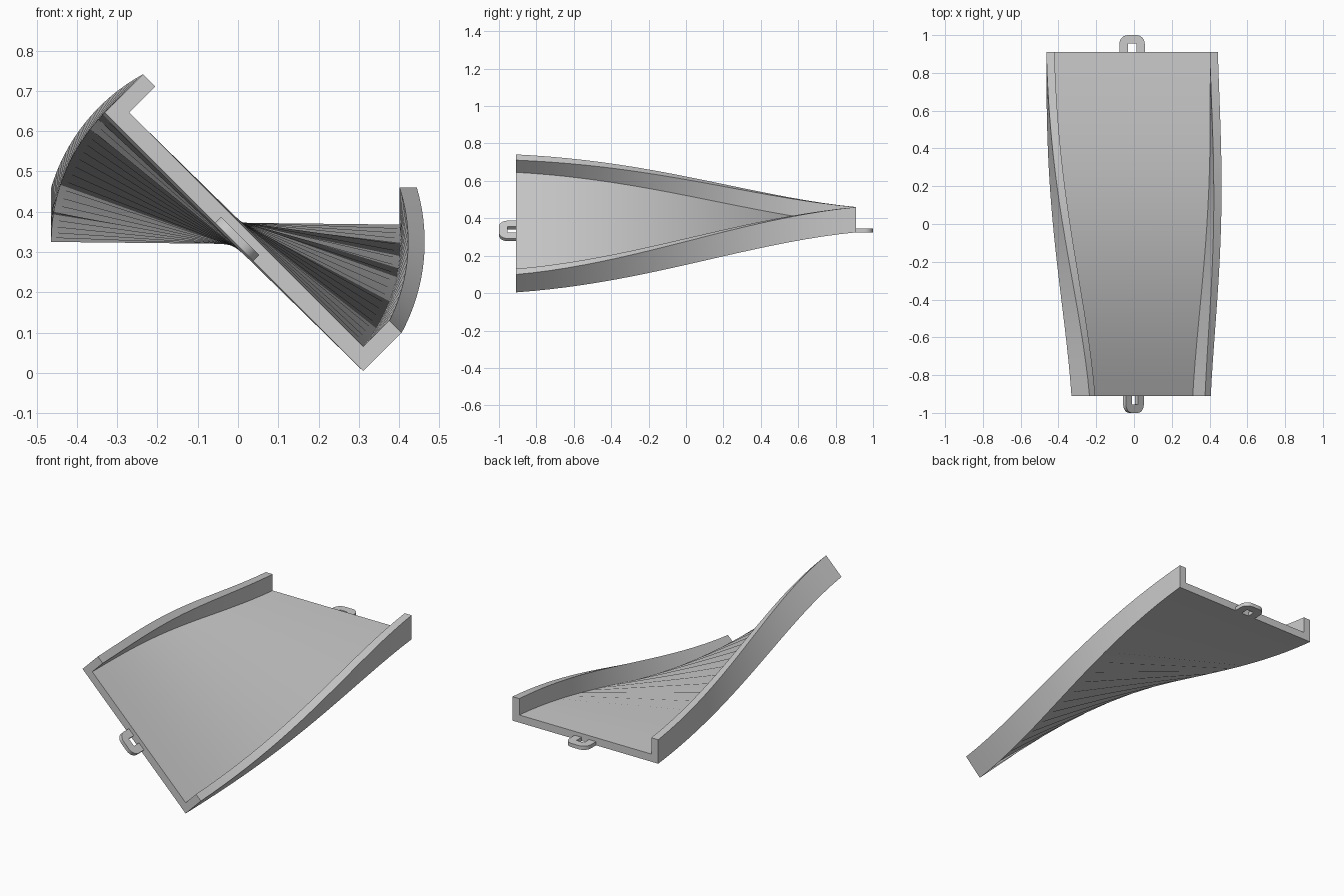
import bpy, bmesh, math
from mathutils import Matrix, Vector

if "Cube" in bpy.data.objects:
    bpy.data.objects.remove(bpy.data.objects["Cube"])

PIVOT = Vector((-0.01, 0, 0.325))   # middle of the channel underside
HALF_L, HALF_W, WALL_H, T = 0.91, 0.454, 0.135, 0.043
TWIST = math.radians(45)
STEPS = 20


def placed(x, y, z, angle):
    """Section point turned about the track's long axis."""
    return PIVOT + Matrix.Rotation(angle, 3, 'Y') @ Vector((x, y, z))


def finish(name, bm, smooth):
    bmesh.ops.recalc_face_normals(bm, faces=bm.faces)
    mesh = bpy.data.meshes.new(name)
    bm.to_mesh(mesh)
    bm.free()
    ob = bpy.data.objects.new(name, mesh)
    bpy.context.collection.objects.link(ob)
    bpy.ops.object.select_all(action='DESELECT')
    ob.select_set(True)
    bpy.context.view_layer.objects.active = ob
    bpy.ops.object.shade_smooth_by_angle(angle=math.radians(smooth))
    return ob


# Twisted U-shaped track: one section swept from back to front
half = [(HALF_W, 0), (HALF_W, WALL_H), (HALF_W - T, WALL_H), (HALF_W - T, T)]
section = half + [(-x, z) for x, z in reversed(half)]
bm = bmesh.new()
rings = []
for i in range(STEPS + 1):
    t = i / STEPS
    ease = 0.5 * t + 0.5 * (3 * t * t - 2 * t ** 3)
    y = HALF_L - 2 * HALF_L * t
    rings.append([bm.verts.new(placed(x, y, z, TWIST * ease)) for x, z in section])
n = len(section)
for a, b in zip(rings, rings[1:]):
    for k in range(n):
        bm.faces.new((a[k], a[(k + 1) % n], b[(k + 1) % n], b[k]))
# end caps: two walls and the floor
for r in (rings[0], rings[-1]):
    bm.faces.new(r)
finish("twisted_track", bm, 30)


# Connector loops at both ends
def connector(name, direction, angle):
    w, hole, r, y0, y1, thick = 0.067, 0.023, 0.045, 0.905, 1.0, 0.021
    arc = [(w - r + r * math.cos(a), y1 - r + r * math.sin(a))
           for a in (math.radians(d) for d in range(0, 91, 15))]
    right = [(hole, y0), (w, y0)] + arc
    outline = right + [(-x, y) for x, y in reversed(right)]
    outline += [(-hole, 0.955), (hole, 0.955)]
    bm = bmesh.new()
    face = bm.faces.new([bm.verts.new(placed(x, y * direction, 0, angle)) for x, y in outline])
    out = bmesh.ops.extrude_face_region(bm, geom=[face])
    up = Matrix.Rotation(angle, 3, 'Y') @ Vector((0, 0, thick))
    bmesh.ops.translate(bm, vec=up, verts=[g for g in out["geom"] if isinstance(g, bmesh.types.BMVert)])
    finish(name, bm, 30)


connector("back_connector_loop", 1, 0)
connector("front_connector_loop", -1, TWIST)
